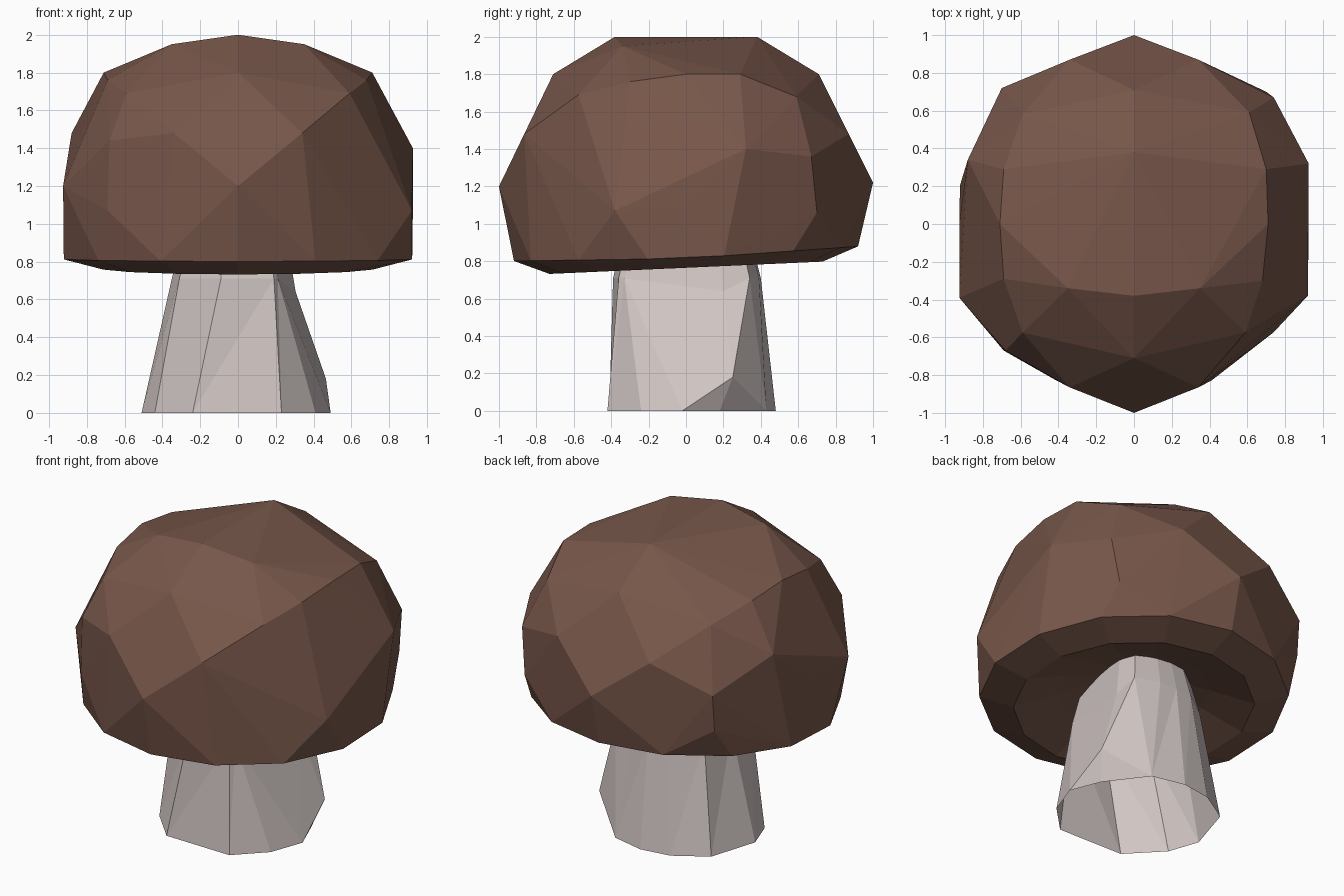
import bpy, bmesh, math
from mathutils import Vector

if "Cube" in bpy.data.objects:
    bpy.data.objects.remove(bpy.data.objects["Cube"])


def material(name, rgb):
    m = bpy.data.materials.new(name)
    m.diffuse_color = (*rgb, 1)
    m.use_nodes = True
    m.node_tree.nodes["Principled BSDF"].inputs["Base Color"].default_value = m.diffuse_color
    return m


def finish(bm, name, mat):
    me = bpy.data.meshes.new(name)
    bm.to_mesh(me)
    bm.free()
    me.materials.append(mat)
    ob = bpy.data.objects.new(name, me)
    bpy.context.collection.objects.link(ob)
    return ob


brown = material("cap brown", (0.185, 0.094, 0.068))
pale = material("stem grey", (0.64, 0.57, 0.555))

# Cap dome: faceted hull over points; the mirrored list is used on both sides
bm = bmesh.new()
mirrored = [(.35, -.34, 1.95), (.71, 0, 1.8),
            (.59, -.575, 1.69), (.34, -.865, 1.48),
            (.34, .87, 1.48), (.70, .70, 1.06)]
single = [(0, -.38, 2), (0, .38, 2), (0, -.71, 1.8), (0, .71, 1.8),
          (0, -1, 1.2), (0, 1, 1.22), (.70, .29, 1.8), (-.69, .29, 1.77),
          (.68, -.30, 1.76), (-.69, -.29, 1.76), (.61, .59, 1.68),
          (-.59, .58, 1.69), (.74, .67, 1.36), (-.70, .72, 1.3),
          (-.68, -.67, 1.44), (-.69, -.67, 1.07),
          (.925, .32, 1.4), (-.88, .34, 1.48),
          (.92, -.38, 1.07), (-.925, -.39, 1.2),
          (-.925, 0, 1.2), (.925, 0, 1.08)]
pts = single + [(s * x, y, z) for x, y, z in mirrored for s in (1, -1)]
N = 14
for i in range(N):
    a = (i + .5) * math.tau / N
    x, y = .945 * math.cos(a), .92 * math.sin(a)
    pts.append((x, y, .815 + (.07 if y > 0 else .015) * y))
for p in pts:
    bm.verts.new(p)
bmesh.ops.convex_hull(bm, input=bm.verts[:])
bmesh.ops.delete(bm, geom=[v for v in bm.verts if not v.link_faces], context='VERTS')
bottom = [f for f in bm.faces if all(v.co.z < .93 for v in f.verts)]
bmesh.ops.delete(bm, geom=bottom, context='FACES')

# Rolled rim and shallow hollow underside
for scale, height in ((.76, .765), (.48, .86), (.22, .93)):
    edge = [e for e in bm.edges if e.is_boundary]
    new = bmesh.ops.extrude_edge_only(bm, edges=edge)["geom"]
    for v in (g for g in new if isinstance(g, bmesh.types.BMVert)):
        d = Vector((v.co.x / .945, v.co.y / .92, 0)).normalized()
        y = d.y * .96 * scale
        v.co = (d.x * .96 * scale, y, height + .045 * y)
bmesh.ops.contextual_create(bm, geom=[e for e in bm.edges if e.is_boundary])
bmesh.ops.recalc_face_normals(bm, faces=bm.faces[:])
finish(bm, "mushroom_cap", brown)

# Stem: irregular eleven-sided tapered tube, open at the foot
foot = [(-.24, -.41), (.23, -.42), (.41, -.24), (.49, -.02), (.41, .18), (.22, .43),
        (0, .48), (-.2, .45), (-.41, .32), (-.51, 0), (-.44, -.2)]
neck = [(-.09, -.39), (.19, -.36), (.21, -.33), (.305, .2), (.28, .34), (.12, .39),
        (0, .40), (-.12, .39), (-.31, .25), (-.35, .02), (-.31, -.24)]
bm = bmesh.new()
n = len(foot)
low = [bm.verts.new((x, y, 0)) for x, y in foot]
mid = [bm.verts.new((x, y, .64 if i == 3 else .71)) for i, (x, y) in enumerate(neck)]
top = [bm.verts.new((x * .84, y * .86, .93)) for x, y in neck]
bulge = bm.verts.new((.465, .25, .18))
for i in range(n):
    j = (i + 1) % n
    bm.faces.new((mid[i], mid[j], top[j], top[i]))
    if i == 3:      # fan of facets around the bulge
        ring = [low[3], low[4], low[5], mid[4], mid[3]]
        for k in range(5):
            bm.faces.new((ring[k], ring[(k + 1) % 5], bulge))
    elif i == 4:
        bm.faces.new((low[5], mid[5], mid[4]))
    elif i == 2:
        bm.faces.new((low[2], low[3], mid[2]))
        bm.faces.new((low[3], mid[3], mid[2]))
    else:
        bm.faces.new((low[i], low[j], mid[j]))
        bm.faces.new((low[i], mid[j], mid[i]))
bmesh.ops.recalc_face_normals(bm, faces=bm.faces[:])
finish(bm, "mushroom_stem", pale)
